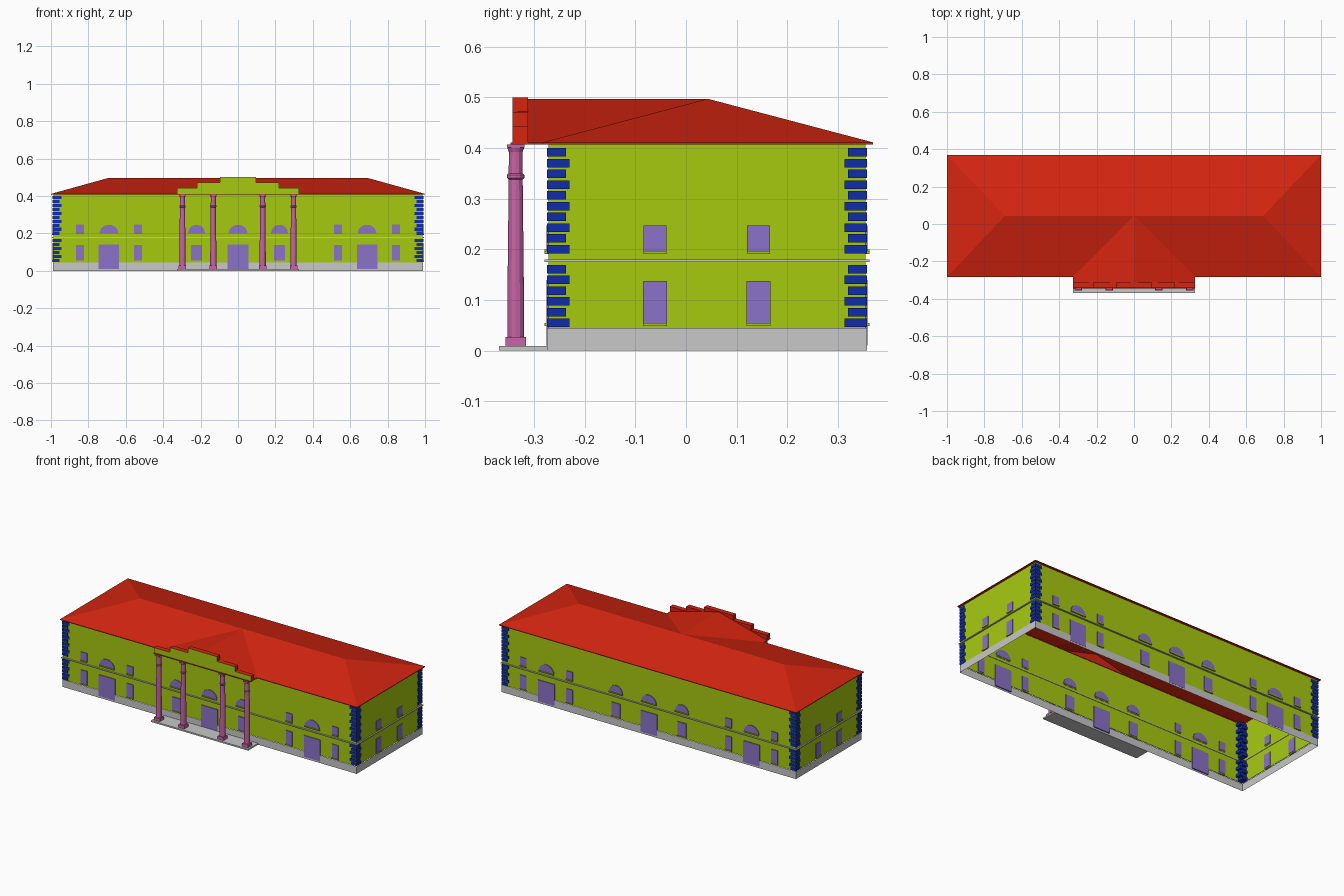
import bpy, bmesh, math
from mathutils import Matrix, Vector

if "Cube" in bpy.data.objects:
    bpy.data.objects.remove(bpy.data.objects["Cube"])

# ---------- materials ----------
def material(name, rgb):
    m = bpy.data.materials.new(name)
    m.diffuse_color = (*rgb, 1)
    m.use_nodes = True
    m.node_tree.nodes["Principled BSDF"].inputs["Base Color"].default_value = m.diffuse_color
    return m

RED = material("roof red", (0.67, 0.018, 0.005))
GREEN = material("wall green", (0.39, 0.59, 0.005))
BLUE = material("quoin blue", (0.005, 0.026, 0.40))
PINK = material("column pink", (0.58, 0.127, 0.376))
PURPLE = material("window purple", (0.254, 0.171, 0.578))
GREY = material("stone grey", (0.58, 0.58, 0.58))

# ---------- main dimensions ----------
PX, Y0, Y1 = 0.99, -0.274, 0.357         # plinth outline
INSET = 0.003                            # wall plane behind plinth
WX, WY0, WY1 = PX - INSET, Y0 + INSET, Y1 - INSET
RX, RY0, RY1 = 1.0, -0.283, 0.369        # eaves outline
RIDGE_Y, RIDGE_X = 0.043, 0.69
EAVE, TOP = 0.411, 0.497
POR_X, POR_Y = 0.327, -0.342             # portico half width and front

# ---------- helpers ----------
def finish(name, bm, *mats, rule=None, closed=True):
    if closed:
        bmesh.ops.recalc_face_normals(bm, faces=bm.faces)
    bm.normal_update()
    if rule:
        for f in bm.faces:
            f.material_index = rule(f)
    me = bpy.data.meshes.new(name)
    bm.to_mesh(me)
    bm.free()
    for m in mats:
        me.materials.append(m)
    ob = bpy.data.objects.new(name, me)
    bpy.context.collection.objects.link(ob)
    return ob

def box(bm, x0, x1, y0, y1, z0, z1):
    c = Vector(((x0 + x1) / 2, (y0 + y1) / 2, (z0 + z1) / 2))
    s = Matrix.Diagonal((abs(x1 - x0), abs(y1 - y0), abs(z1 - z0), 1))
    bmesh.ops.create_cube(bm, size=1, matrix=Matrix.Translation(c) @ s)

def ring(bm, x, y0, y1, w, z0, z1):
    """Rectangular frame of width w around the building."""
    box(bm, -x, x, y0, y0 + w, z0, z1)
    box(bm, -x, x, y1 - w, y1, z0, z1)
    for s in (-1, 1):
        box(bm, s * x, s * (x - w), y0 + w, y1 - w, z0, z1)

def prism(bm, front, back):
    """Solid between two matching outlines."""
    a = [bm.verts.new(p) for p in front]
    b = [bm.verts.new(p) for p in back]
    bm.faces.new(a)
    bm.faces.new(b[::-1])
    for i in range(len(a)):
        j = (i + 1) % len(a)
        bm.faces.new((a[i], b[i], b[j], a[j]))

def shell(name, x, y0, y1, z0, z1, mat):
    """Four open walls."""
    bm = bmesh.new()
    pts = [(-x, y0), (x, y0), (x, y1), (-x, y1)]
    lo = [bm.verts.new((*p, z0)) for p in pts]
    hi = [bm.verts.new((*p, z1)) for p in pts]
    for i in range(4):
        j = (i + 1) % 4
        bm.faces.new((lo[i], lo[j], hi[j], hi[i]))
    finish(name, bm, mat, closed=False)

# ---------- plinth, walls, string course ----------
shell("plinth", PX, Y0, Y1, 0, 0.045, GREY)
shell("walls", WX, WY0, WY1, 0.045, EAVE, GREEN)
bm = bmesh.new()
ring(bm, WX, WY0, WY1, INSET, 0.0445, 0.045)
finish("plinth_ledge", bm, GREY)
bm = bmesh.new()
ring(bm, PX + 0.005, Y0 - 0.005, Y1 + 0.005, 0.011, 0.175, 0.18)
finish("string_course", bm, GREY)

# ---------- windows, doors and sills ----------
PLACE = {   # wall: (along, height, outward) -> position
    "front": lambda u, z, d: (u, WY0 - d, z),
    "back": lambda u, z, d: (-u, WY1 + d, z),
    "right": lambda u, z, d: (WX + d, u, z),
    "left": lambda u, z, d: (-WX - d, u, z),
}
panes, sills = bmesh.new(), bmesh.new()

def plate(bm, wall, outline, d0, d1):
    put = PLACE[wall]
    prism(bm, [put(u, z, d1) for u, z in outline], [put(u, z, d0) for u, z in outline])

def rect(u, hw, z0, z1):
    return [(u - hw, z0), (u + hw, z0), (u + hw, z1), (u - hw, z1)]

def window(wall, u, hw, z0, z1):
    plate(panes, wall, rect(u, hw, z0, z1), -0.004, 0.004)
    plate(sills, wall, rect(u, hw, z0 - 0.006, z0), -0.002, 0.008)

def arch(wall, u, hw):
    pts = [(u + hw * math.cos(math.pi * i / 12), 0.2 + 0.046 * math.sin(math.pi * i / 12))
           for i in range(13)]
    plate(panes, wall, pts, -0.004, 0.004)
    plate(sills, wall, rect(u, hw, 0.194, 0.2), -0.002, 0.008)

for wall in ("front", "back"):
    for u in (-0.69, 0, 0.69):
        plate(panes, wall, rect(u, 0.055, 0.01, 0.14), -0.004, 0.004)
        arch(wall, u, 0.05)
    for s in (-1, 1):
        window(wall, s * 0.222, 0.029, 0.055, 0.138)
        arch(wall, s * 0.222, 0.045)
        for u in (0.535, 0.845):
            window(wall, s * u, 0.021, 0.055, 0.138)
            window(wall, s * u, 0.021, 0.197, 0.247)
for wall in ("left", "right"):
    for u in (-0.061, 0.143):
        window(wall, u, 0.024, 0.055, 0.138)
        window(wall, u, 0.023, 0.197, 0.247)
finish("windows_and_doors", panes, PURPLE)
finish("window_sills", sills, GREEN)

# ---------- corner quoins ----------
bm = bmesh.new()
for base, count in ((0.0465, 6), (0.192, 10)):
    for i in range(count):
        z = base + i * 0.0212
        lx, ly = (0.036, 0.044) if i % 2 == 0 else (0.047, 0.037)
        for s in (-1, 1):
            for y, t in ((Y0, 1), (Y1, -1)):
                box(bm, s * (PX + 0.0005), s * (PX - lx), y - t * 0.0005, y + t * ly, z, z + 0.0168)
finish("corner_quoins", bm, BLUE)

# ---------- hipped roof with portico gable ----------
bm = bmesh.new()
V = lambda *p: bm.verts.new(p)
apex = V(0, RIDGE_Y, TOP)
gable = V(0, POR_Y + 0.01, TOP)
ridge, fr, bk, valley, nose = {}, {}, {}, {}, {}
for s in (-1, 1):
    ridge[s] = V(s * RIDGE_X, RIDGE_Y, TOP)
    fr[s] = V(s * RX, RY0, EAVE)
    bk[s] = V(s * RX, RY1, EAVE)
    valley[s] = V(s * POR_X, RY0, EAVE)
    nose[s] = V(s * POR_X, POR_Y + 0.01, EAVE)
for s in (-1, 1):
    bm.faces.new((fr[s], valley[s], apex, ridge[s]))        # front slopes
    bm.faces.new((fr[s], bk[s], ridge[s]))                  # hip ends
    bm.faces.new((valley[s], nose[s], gable, apex))         # portico slopes
bm.faces.new((bk[1], bk[-1], ridge[-1], apex, ridge[1]))    # back slope
finish("hipped_roof", bm, RED)
bm = bmesh.new()
ring(bm, RX, RY0, RY1, 0.014, 0.407, EAVE)
finish("eaves", bm, RED)

# ---------- portico parapet (green front), beam and floor ----------
bm = bmesh.new()
half = [(POR_X, 0.411), (POR_X, 0.442), (0.218, 0.442), (0.218, 0.471), (0.097, 0.471), (0.097, 0.5)]
outline = half + [(-x, z) for x, z in reversed(half)]
prism(bm, [(x, POR_Y, z) for x, z in outline], [(x, -0.312, z) for x, z in outline])
finish("stepped_parapet", bm, RED, GREEN, rule=lambda f: int(f.normal.y < -0.5))
bm = bmesh.new()
box(bm, -POR_X, POR_X, -0.346, RY0, 0.407, 0.4112)
finish("portico_beam", bm, RED)
bm = bmesh.new()
box(bm, -POR_X, POR_X, -0.369, Y0, 0, 0.009)
finish("portico_floor", bm, GREY)

# ---------- columns ----------
PROFILE = [(0.0165, 0.009), (0.0165, 0.09), (0.0138, 0.338), (0.017, 0.341), (0.017, 0.347),
           (0.0138, 0.35), (0.0135, 0.392), (0.0165, 0.4), (0.0165, 0.407)]
SIDES = 12
for n, cx in enumerate((-0.297, -0.132, 0.132, 0.297)):
    bm = bmesh.new()
    loops = [[bm.verts.new((cx + r * math.cos(math.tau * k / SIDES),
                            -0.336 + r * math.sin(math.tau * k / SIDES), z))
              for k in range(SIDES)] for r, z in PROFILE]
    for a, b in zip(loops, loops[1:]):
        for k in range(SIDES):
            j = (k + 1) % SIDES
            bm.faces.new((a[k], a[j], b[j], b[k]))
    bm.faces.new(loops[-1])
    bm.faces.new(loops[0][::-1])
    box(bm, cx - 0.02, cx + 0.02, -0.356, -0.316, 0.009, 0.027)      # base block
    box(bm, cx - 0.017, cx + 0.017, -0.353, -0.319, 0.401, 0.407)    # cap block
    finish(f"column_{n + 1}", bm, PINK)
